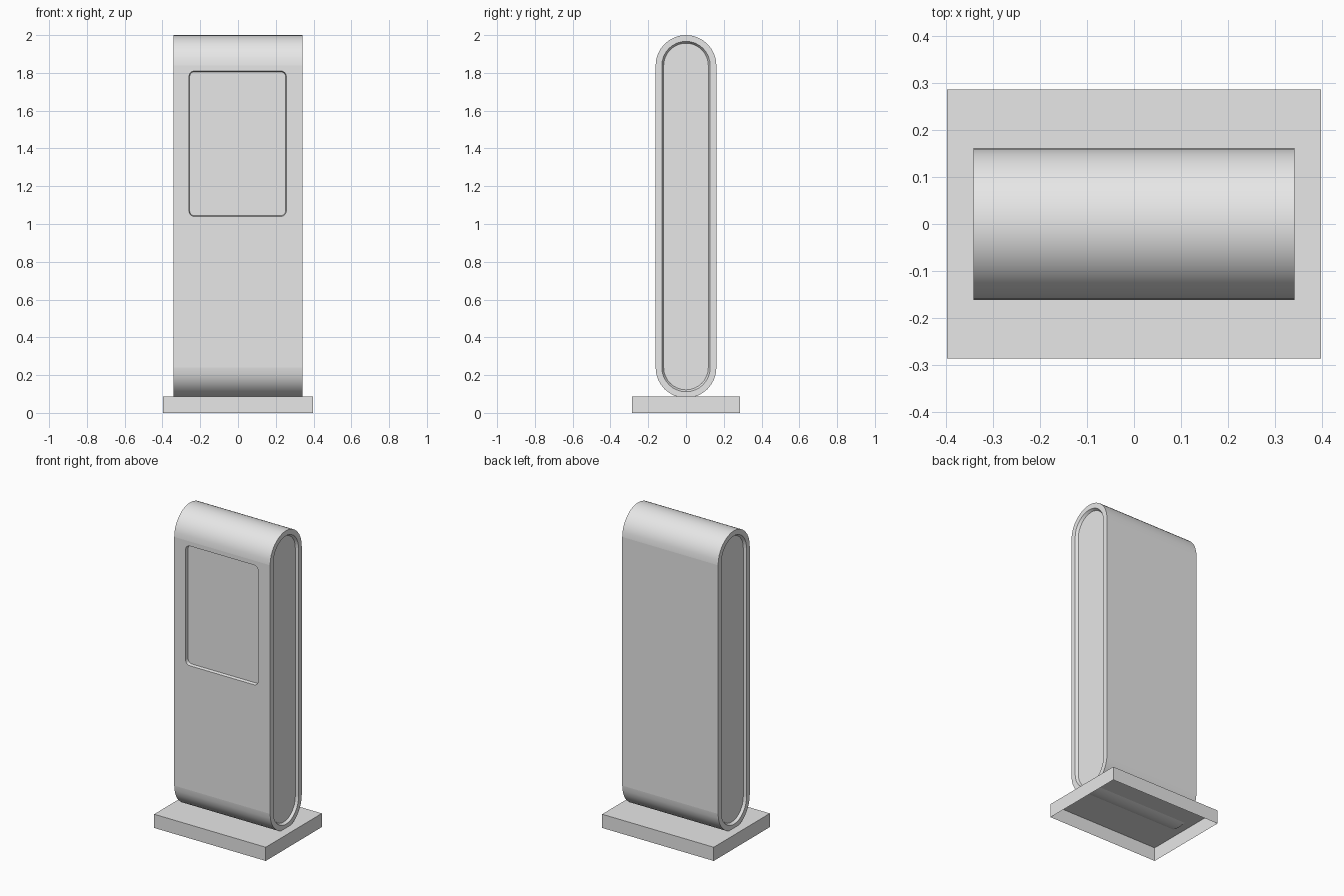
import bpy
import bmesh
from math import pi, sin, cos

cube = bpy.data.objects.get("Cube")
if cube:
    bpy.data.objects.remove(cube, do_unlink=True)

grey = bpy.data.materials.new("light grey")
grey.use_nodes = True
colour = (0.8, 0.8, 0.8, 1)
grey.diffuse_color = colour
grey.node_tree.nodes["Principled BSDF"].inputs["Base Color"].default_value = colour

HALF_WIDTH = 0.341
RADIUS = 0.161
LOW, HIGH = 0.24, 1.839      # centres of the rounded ends
ARC = 16                     # segments in each rounded end


def finish(bm, name):
    mesh = bpy.data.meshes.new(name)
    bm.to_mesh(mesh)
    bm.free()
    mesh.materials.append(grey)
    obj = bpy.data.objects.new(name, mesh)
    bpy.context.collection.objects.link(obj)
    return obj


def capsule_loop(bm, x, inset):
    """Upright capsule outline in the plane of the given x."""
    r = RADIUS - inset
    points = [(r * cos(pi * i / ARC), HIGH + r * sin(pi * i / ARC)) for i in range(ARC + 1)]
    points += [(-y, LOW + HIGH - z) for y, z in points]
    return [bm.verts.new((x, y, z)) for y, z in points]


def screen_loop(bm, y, inset):
    """Rounded rectangle outline in the plane of the given y."""
    r = 0.03 - inset
    cx, cz, w, h = -0.002, 1.425, 0.228, 0.355
    verts = []
    for k, (sx, sz) in enumerate([(1, 1), (-1, 1), (-1, -1), (1, -1)]):
        for i in range(7):
            a = pi / 2 * (k + i / 6)
            verts.append(bm.verts.new((cx + sx * w + r * cos(a), y, cz + sz * h + r * sin(a))))
    return verts


def bridge(bm, a, b):
    n = len(a)
    return [bm.faces.new((a[i], a[(i + 1) % n], b[(i + 1) % n], b[i])) for i in range(n)]


# Body: capsule shell with a shallow recess in each side
bm = bmesh.new()
outer = []
for side in (-1, 1):
    edge = capsule_loop(bm, side * HALF_WIDTH, 0)
    lip = capsule_loop(bm, side * HALF_WIDTH, 0.033)
    floor = capsule_loop(bm, side * (HALF_WIDTH - 0.016), 0.043)
    bridge(bm, edge, lip)
    for i, face in enumerate(bridge(bm, lip, floor)):
        face.smooth = i % (ARC + 1) != ARC
    bm.faces.new(floor)
    outer.append(edge)
skin = bridge(bm, outer[0], outer[1])
for i, face in enumerate(skin):
    face.smooth = i % (ARC + 1) != ARC

# Screen recess: rounded opening in the flat front face
front = skin[ARC]
border = list(front.edges)
bm.faces.remove(front)
rim = screen_loop(bm, -RADIUS, 0)
glass = screen_loop(bm, -RADIUS + 0.02, 0.004)
bridge(bm, rim, glass)
bm.faces.new(glass)
rim_edges = [bm.edges.get((rim[i - 1], rim[i])) for i in range(len(rim))]
bmesh.ops.triangle_fill(bm, edges=border + rim_edges, use_beauty=True, normal=(0, -1, 0))
bmesh.ops.recalc_face_normals(bm, faces=bm.faces[:])
finish(bm, "kiosk_body")

# Base: plinth that is open underneath
bm = bmesh.new()
bmesh.ops.create_cube(bm, size=1)
bmesh.ops.scale(bm, vec=(0.794, 0.57, 0.088), verts=bm.verts[:])
bmesh.ops.translate(bm, vec=(0, 0, 0.044), verts=bm.verts[:])
bm.normal_update()
bottom = [f for f in bm.faces if f.normal.z < -0.5]
bmesh.ops.delete(bm, geom=bottom, context="FACES_ONLY")
finish(bm, "base_plinth")
